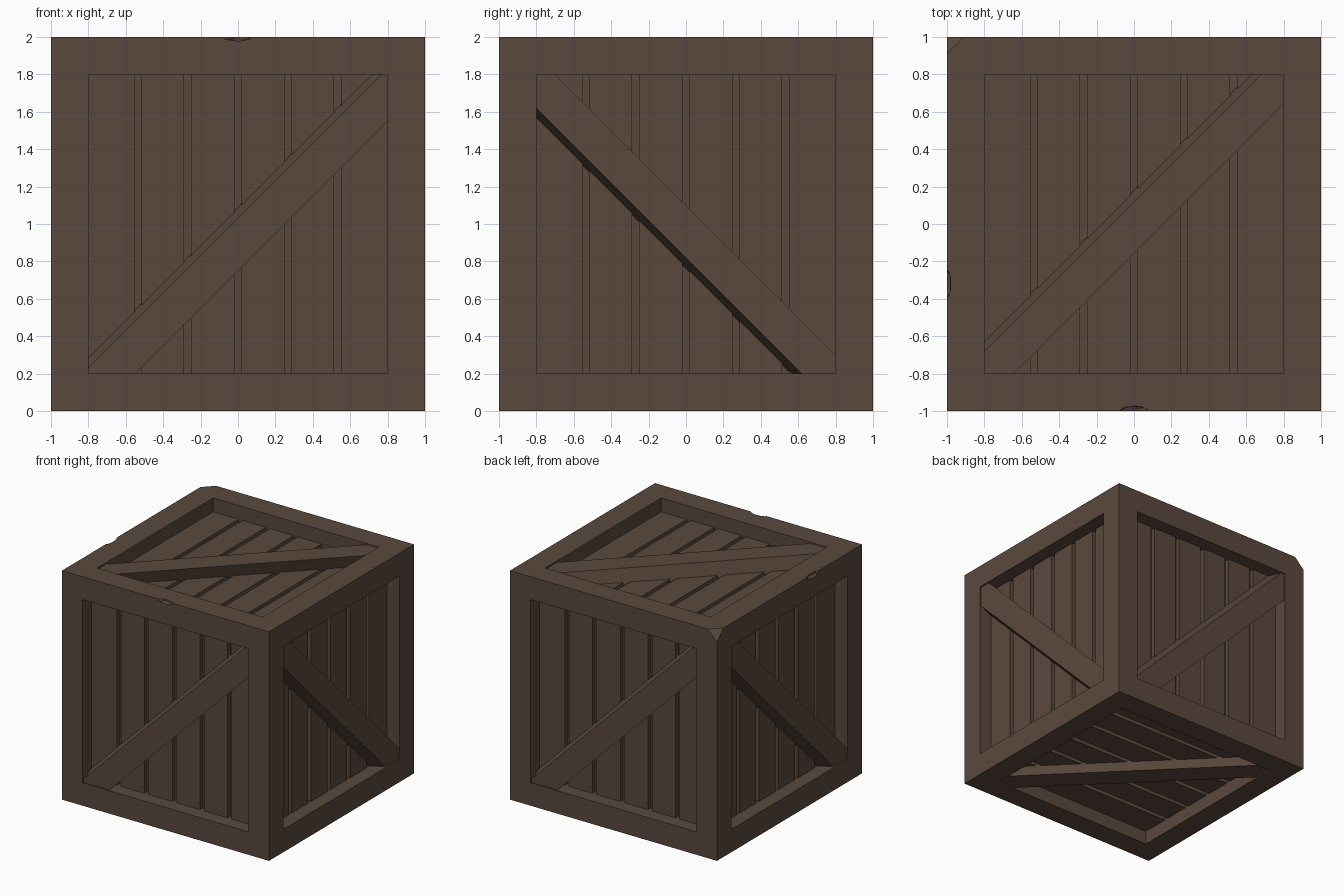
import bpy, bmesh
from mathutils import Matrix, Vector

if "Cube" in bpy.data.objects:
    bpy.data.objects.remove(bpy.data.objects["Cube"])

wood = bpy.data.materials.new("dark_brown_wood")
wood.diffuse_color = (0.102, 0.066, 0.046, 1)
wood.use_nodes = True
wood.node_tree.nodes["Principled BSDF"].inputs["Base Color"].default_value = wood.diffuse_color
UP = Matrix.Translation((0, 0, 1))


def finish(bm, name, matrix=Matrix()):
    bmesh.ops.transform(bm, matrix=UP @ matrix, verts=bm.verts)
    bmesh.ops.recalc_face_normals(bm, faces=bm.faces)
    mesh = bpy.data.meshes.new(name)
    bm.to_mesh(mesh)
    bm.free()
    mesh.materials.append(wood)
    ob = bpy.data.objects.new(name, mesh)
    bpy.context.collection.objects.link(ob)
    return ob


def add_box(bm, lo, hi):
    lo, hi = Vector(lo), Vector(hi)
    m = Matrix.Translation((lo + hi) / 2) @ Matrix.Diagonal((*(hi - lo), 1))
    bmesh.ops.create_cube(bm, size=1, matrix=m)


def cut(bm, co, no):
    geom = bm.verts[:] + bm.edges[:] + bm.faces[:]
    res = bmesh.ops.bisect_plane(bm, geom=geom, plane_co=co, plane_no=no, clear_outer=True)
    edges = [e for e in res["geom_cut"] if isinstance(e, bmesh.types.BMEdge)]
    if edges:
        bmesh.ops.contextual_create(bm, geom=edges)


# Outer frame: twelve square beams as one closed shell on a 3x3x3 cell grid
G = [-1, -0.8, 0.8, 1]


def filled(c):
    return all(0 <= i <= 2 for i in c) and sum(i != 1 for i in c) >= 2


bm = bmesh.new()
for cell in [(i, j, k) for i in range(3) for j in range(3) for k in range(3)]:
    if not filled(cell):
        continue
    for a in range(3):
        for side in (0, 1):
            nb = list(cell)
            nb[a] += 1 if side else -1
            if filled(nb):
                continue
            b, c = (a + 1) % 3, (a + 2) % 3
            quad = []
            for db, dc in ((0, 0), (1, 0), (1, 1), (0, 1)):
                p = [0, 0, 0]
                p[a], p[b], p[c] = G[cell[a] + side], G[cell[b] + db], G[cell[c] + dc]
                quad.append(bm.verts.new(p))
            bm.faces.new(quad)
bmesh.ops.remove_doubles(bm, verts=bm.verts, dist=1e-4)
frame = finish(bm, "outer_frame")

# Worn chips: small rounded bites out of the frame edges and a broken corner
chips = [((0, -1.0, 1.0), (0.09, 0.032, 0.024)),
         ((-1.0, -0.32, 1.0), (0.024, 0.09, 0.04))]
for n, (pos, size) in enumerate(chips):
    bm = bmesh.new()
    bmesh.ops.create_icosphere(bm, subdivisions=1, radius=1)
    cutter = finish(bm, f"chip_cutter_{n}", Matrix.Translation(pos) @ Matrix.Diagonal((*size, 1)))
    cutter.hide_render = True
    cutter.hide_viewport = True
    mod = frame.modifiers.new("chip", 'BOOLEAN')
    mod.operation, mod.solver, mod.object = 'DIFFERENCE', 'EXACT', cutter

bm = bmesh.new()
add_box(bm, (-1.2, 0.8, 0.8), (-0.8, 1.2, 1.2))
cut(bm, (-1, 1, 0.91), (1, -1, -1))
corner = finish(bm, "corner_cutter")
corner.hide_render = True
corner.hide_viewport = True
mod = frame.modifiers.new("corner", 'BOOLEAN')
mod.operation, mod.solver, mod.object = 'DIFFERENCE', 'EXACT', corner

# Inner core: forms the floor of the gaps between planks
bm = bmesh.new()
add_box(bm, (-0.84,) * 3, (0.84,) * 3)
finish(bm, "inner_core")

# Six sides: u and v lie in the side, slope gives the brace direction,
# lo and hi are the brace edges measured along v
X, Y, Z = Vector((1, 0, 0)), Vector((0, 1, 0)), Vector((0, 0, 1))
sides = {
    "front": (X, Z, 1, -0.25, 0.03),
    "back": (-X, Z, 1, -0.25, 0.03),
    "right": (Y, Z, -1, -0.18, 0.10),
    "left": (-Y, Z, -1, -0.18, 0.10),
    "top": (X, Y, 1, -0.16, 0.12),
    "bottom": (Y, X, -1, -0.18, 0.10),
}
gaps = [-0.535, -0.27, 0, 0.267, 0.533]
for name, (u, v, slope, lo, hi) in sides.items():
    m = Matrix((u, v, u.cross(v))).transposed().to_4x4()

    # Planks separated by narrow gaps
    bm = bmesh.new()
    starts = [-0.81] + [g + 0.019 for g in gaps]
    ends = [g - 0.019 for g in gaps] + [0.81]
    for s, e in zip(starts, ends):
        add_box(bm, (s, -0.81, 0.82), (e, 0.81, 0.88))
    finish(bm, f"{name}_planks", m)

    # Leaning diagonal brace, trimmed to the opening
    bm = bmesh.new()
    lean = 0.06 * slope
    section = [(lo, 0.988), (hi, 0.988), (hi + lean, 0.86), (lo + lean, 0.86)]
    rings = [[bm.verts.new((x, slope * x + w, d)) for w, d in section] for x in (-1.5, 1.5)]
    bm.faces.new(rings[0])
    bm.faces.new(rings[1])
    for i in range(4):
        j = (i + 1) % 4
        bm.faces.new((rings[0][i], rings[0][j], rings[1][j], rings[1][i]))
    for no in (X, -X, Y, -Y):
        cut(bm, no * 0.803, no)
    finish(bm, f"{name}_brace", m)
